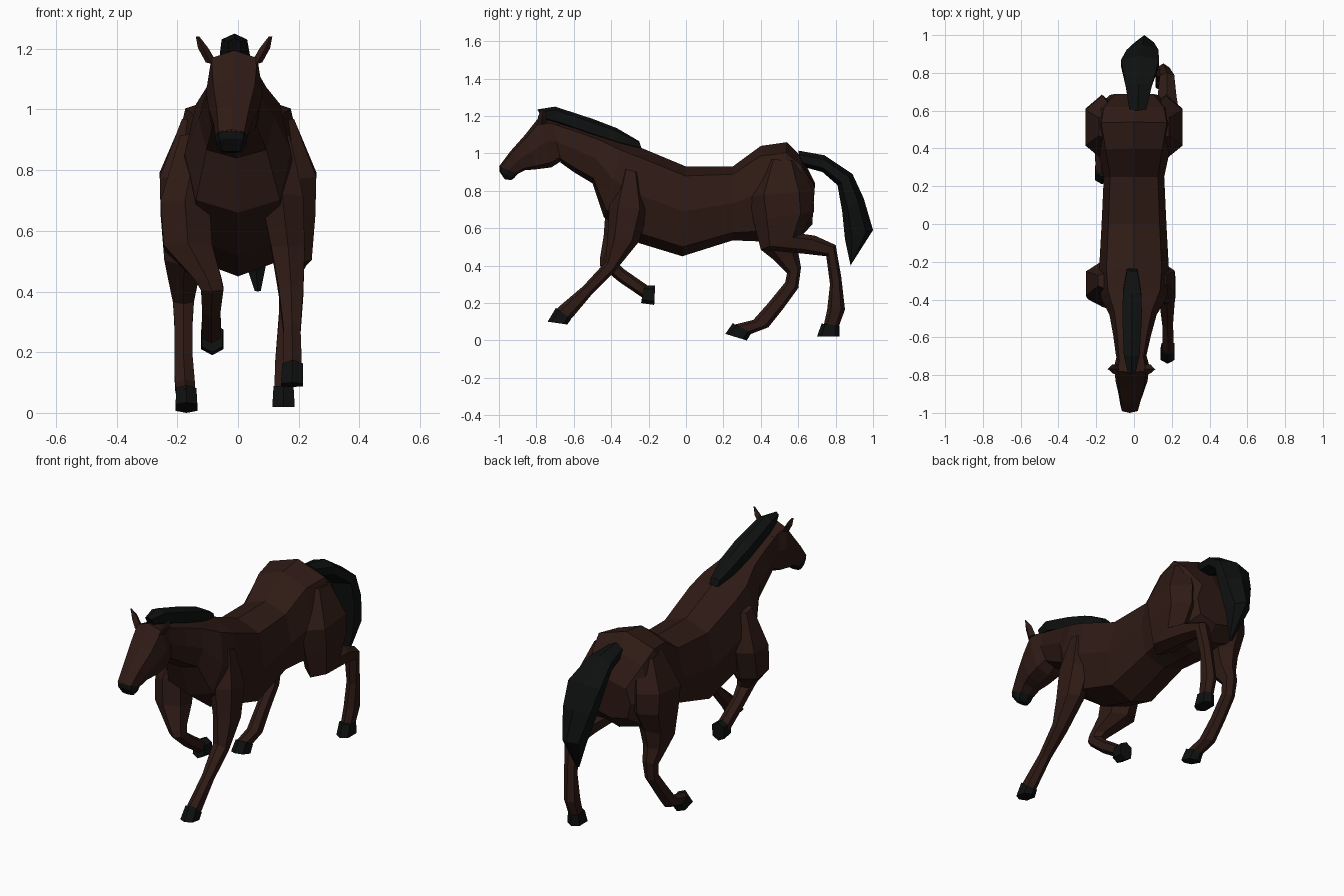
import bpy, bmesh
from math import sin, cos, pi, copysign


def material(name, rgb):
    m = bpy.data.materials.new(name)
    m.diffuse_color = (*rgb, 1)
    return m


COAT = material("dark_brown_coat", (0.028, 0.0105, 0.0075))
BLACK = material("black_hair_and_hoof", (0.0045, 0.005, 0.005))


def loft(name, sections, mat, sides=6, power=1.0):
    """Skin flat-faced rings; section = (ya, za, yb, zb, centre x, half width),
    where a and b are the two outline points seen from the side."""
    def rounded(v):
        return copysign(abs(v) ** power, v) if abs(v) > 1e-6 else 0.0
    angles = [2 * pi * i / sides for i in range(sides)]
    widest = max(rounded(sin(t)) for t in angles)
    bm = bmesh.new()
    rings = []
    for ya, za, yb, zb, cx, hw in sections:
        ring = []
        for t in angles:
            s, w = rounded(cos(t)) / 2, rounded(sin(t)) / widest
            ring.append(bm.verts.new((cx + w * hw,
                                      (ya + yb) / 2 + s * (ya - yb),
                                      (za + zb) / 2 + s * (za - zb))))
        rings.append(ring)
    for r, q in zip(rings, rings[1:]):
        for i in range(sides):
            j = (i + 1) % sides
            bm.faces.new((r[i], r[j], q[j], q[i]))
    bm.faces.new(rings[0])
    bm.faces.new(rings[-1])
    bmesh.ops.recalc_face_normals(bm, faces=bm.faces)
    me = bpy.data.meshes.new(name)
    bm.to_mesh(me)
    bm.free()
    me.materials.append(mat)
    ob = bpy.data.objects.new(name, me)
    bpy.context.collection.objects.link(ob)
    return ob


# Torso and neck, rump to poll
loft("body", [
    (0.69, 0.84, 0.675, 0.62, 0, 0.13),
    (0.62, 0.98, 0.60, 0.54, 0, 0.20),
    (0.54, 1.06, 0.50, 0.52, 0, 0.22),
    (0.40, 1.04, 0.38, 0.53, 0, 0.19),
    (0.25, 0.93, 0.25, 0.535, 0, 0.16),
    (0.00, 0.93, -0.02, 0.45, 0, 0.172),
    (-0.24, 1.03, -0.25, 0.52, 0, 0.185),
    (-0.34, 1.06, -0.44, 0.66, 0, 0.175),
    (-0.46, 1.10, -0.50, 0.84, -0.005, 0.125),
    (-0.58, 1.14, -0.60, 0.90, -0.01, 0.10),
    (-0.73, 1.185, -0.67, 0.95, -0.015, 0.08),
], COAT, 8, 0.68)

# Head and black muzzle
loft("head", [
    (-0.68, 1.17, -0.65, 0.97, -0.012, 0.07),
    (-0.785, 1.195, -0.72, 0.925, -0.012, 0.093),
    (-0.86, 1.10, -0.80, 0.915, -0.013, 0.085),
    (-0.94, 1.01, -0.86, 0.91, -0.017, 0.065),
    (-1.0, 0.93, -0.90, 0.89, -0.022, 0.052),
], COAT, 8, 0.6)
loft("muzzle", [
    (-0.998, 0.935, -0.90, 0.89, -0.022, 0.053),
    (-0.998, 0.905, -0.92, 0.867, -0.022, 0.05),
    (-0.97, 0.862, -0.935, 0.857, -0.022, 0.035),
], BLACK, 8, 0.7)

# Ears
for side, s in (("left", -1), ("right", 1)):
    loft(side + "_ear", [
        (-0.80, 1.15, -0.745, 1.16, -0.013 + s * 0.075, 0.018),
        (-0.79, 1.20, -0.745, 1.205, -0.013 + s * 0.102, 0.017),
        (-0.772, 1.24, -0.766, 1.24, -0.013 + s * 0.12, 0.006),
    ], COAT, 4)

# Mane
loft("mane", [
    (-0.795, 1.235, -0.765, 1.18, -0.012, 0.02),
    (-0.70, 1.25, -0.68, 1.15, -0.012, 0.042),
    (-0.50, 1.185, -0.48, 1.08, -0.01, 0.052),
    (-0.37, 1.135, -0.35, 1.04, -0.01, 0.048),
    (-0.25, 1.065, -0.235, 1.02, -0.01, 0.028),
], BLACK, 6, 0.7)

# Tail
loft("tail", [
    (0.60, 1.015, 0.62, 0.93, 0.02, 0.045),
    (0.74, 0.99, 0.73, 0.90, 0.025, 0.07),
    (0.89, 0.89, 0.81, 0.83, 0.032, 0.10),
    (0.95, 0.76, 0.835, 0.69, 0.045, 0.085),
    (1.0, 0.59, 0.85, 0.54, 0.055, 0.05),
    (0.885, 0.41, 0.88, 0.40, 0.065, 0.01),
], BLACK, 6)


# Haunch outline shared by both hind legs
def haunch(s):
    return [
        (0.43, 0.97, 0.60, 0.96, s * 0.11, 0.075),
        (0.34, 0.77, 0.68, 0.80, s * 0.165, 0.093),
        (0.36, 0.64, 0.685, 0.69, s * 0.17, 0.085),
        (0.40, 0.485, 0.62, 0.57, s * 0.175, 0.068),
    ]


# Right hind leg, planted behind
loft("right_hind_leg", haunch(1) + [
    (0.62, 0.465, 0.69, 0.56, 0.175, 0.05),
    (0.75, 0.45, 0.80, 0.51, 0.175, 0.038),
    (0.77, 0.30, 0.83, 0.34, 0.165, 0.03),
    (0.755, 0.165, 0.85, 0.165, 0.155, 0.033),
    (0.735, 0.075, 0.815, 0.07, 0.15, 0.03),
], COAT, 6, 0.85)
loft("right_hind_hoof", [
    (0.725, 0.09, 0.82, 0.08, 0.15, 0.033),
    (0.70, 0.02, 0.82, 0.02, 0.15, 0.037),
], BLACK, 6, 0.7)

# Left hind leg, swinging forward
loft("left_hind_leg", haunch(-1) + [
    (0.47, 0.43, 0.60, 0.47, -0.18, 0.05),
    (0.54, 0.36, 0.615, 0.39, -0.18, 0.035),
    (0.53, 0.31, 0.60, 0.28, -0.18, 0.03),
    (0.44, 0.20, 0.52, 0.17, -0.18, 0.03),
    (0.36, 0.11, 0.44, 0.07, -0.175, 0.033),
    (0.24, 0.08, 0.335, 0.03, -0.172, 0.029),
], COAT, 6, 0.85)
loft("left_hind_hoof", [
    (0.25, 0.092, 0.35, 0.04, -0.17, 0.033),
    (0.21, 0.035, 0.325, 0.0, -0.17, 0.036),
], BLACK, 6, 0.7)

# Right front leg, reaching forward
loft("right_front_leg", [
    (-0.34, 0.92, -0.25, 0.90, 0.11, 0.06),
    (-0.41, 0.72, -0.20, 0.70, 0.145, 0.07),
    (-0.42, 0.55, -0.25, 0.53, 0.165, 0.055),
    (-0.43, 0.42, -0.38, 0.37, 0.175, 0.04),
    (-0.55, 0.29, -0.50, 0.25, 0.178, 0.028),
    (-0.68, 0.18, -0.605, 0.125, 0.18, 0.03),
    (-0.71, 0.145, -0.63, 0.10, 0.18, 0.03),
], COAT, 6, 0.85)
loft("right_front_hoof", [
    (-0.695, 0.175, -0.615, 0.112, 0.18, 0.034),
    (-0.74, 0.10, -0.635, 0.085, 0.178, 0.037),
], BLACK, 6, 0.7)

# Left front leg, folded at the knee
loft("left_front_leg", [
    (-0.35, 0.92, -0.25, 0.90, -0.13, 0.06),
    (-0.43, 0.70, -0.20, 0.70, -0.175, 0.08),
    (-0.44, 0.56, -0.25, 0.53, -0.165, 0.08),
    (-0.46, 0.44, -0.36, 0.45, -0.10, 0.045),
    (-0.46, 0.40, -0.37, 0.42, -0.085, 0.037),
    (-0.36, 0.315, -0.33, 0.38, -0.088, 0.03),
    (-0.22, 0.22, -0.20, 0.29, -0.088, 0.032),
], COAT, 6, 0.85)
loft("left_front_hoof", [
    (-0.24, 0.20, -0.225, 0.295, -0.085, 0.034),
    (-0.17, 0.19, -0.165, 0.295, -0.085, 0.037),
], BLACK, 6, 0.7)
